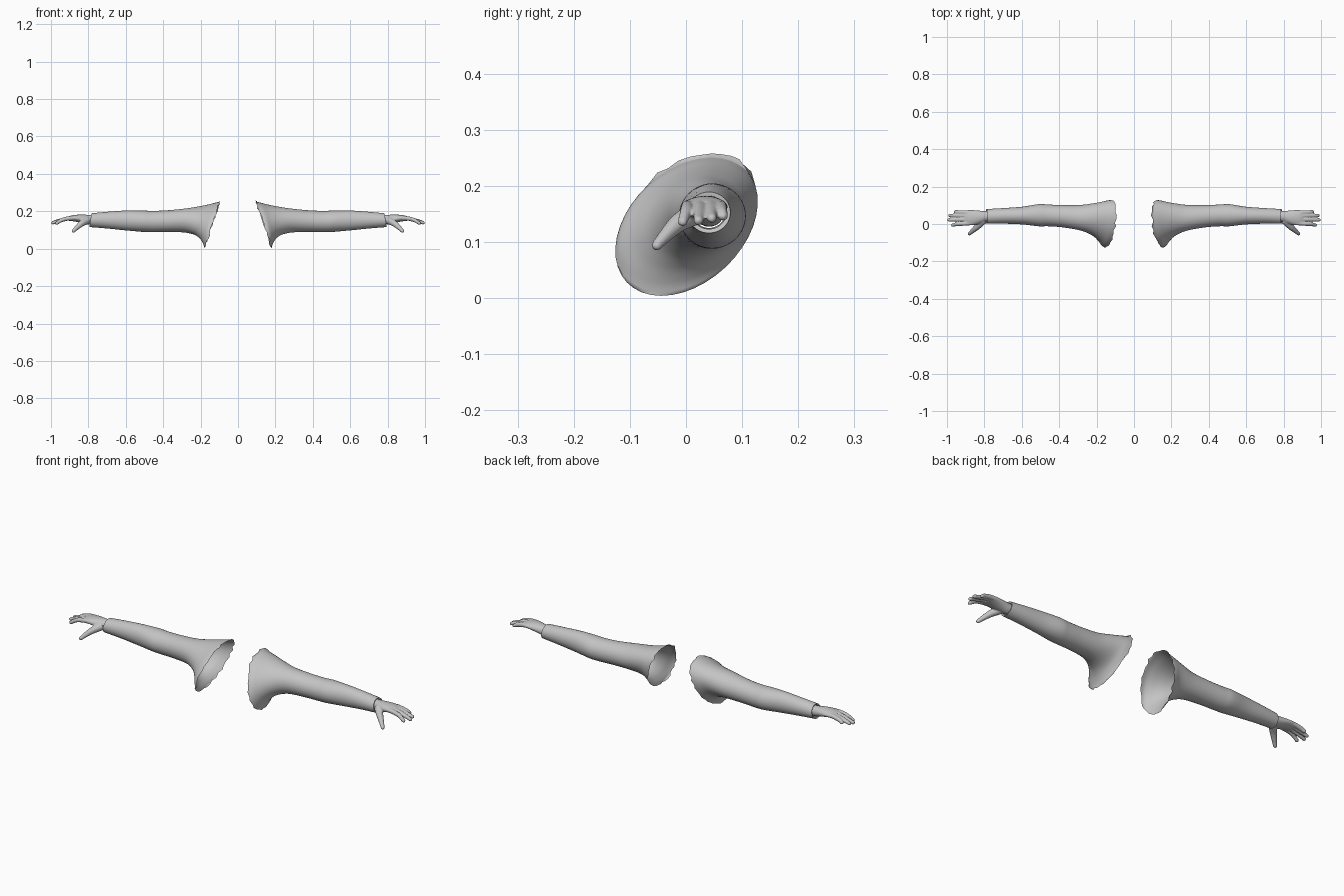
import bpy, bmesh, math, random
from mathutils import Vector

if "Cube" in bpy.data.objects:
    bpy.data.objects.remove(bpy.data.objects["Cube"])

grey = bpy.data.materials.new("light grey")
grey.diffuse_color = (0.55, 0.55, 0.55, 1)
grey.use_nodes = True
grey.node_tree.nodes["Principled BSDF"].inputs["Base Color"].default_value = grey.diffuse_color
SIDES = 40


def finish(bm, name, angle=50):
    bmesh.ops.recalc_face_normals(bm, faces=bm.faces)
    me = bpy.data.meshes.new(name)
    bm.to_mesh(me)
    bm.free()
    me.materials.append(grey)
    ob = bpy.data.objects.new(name, me)
    bpy.context.collection.objects.link(ob)
    bpy.ops.object.select_all(action='DESELECT')
    ob.select_set(True)
    bpy.context.view_layer.objects.active = ob
    bpy.ops.object.shade_smooth_by_angle(angle=math.radians(angle))
    return ob


def skin_rings(bm, rings, caps=False):
    vs = [[bm.verts.new(p) for p in r] for r in rings]
    n = len(vs[0])
    for a, b in zip(vs, vs[1:]):
        for i in range(n):
            bm.faces.new((a[i], a[(i + 1) % n], b[(i + 1) % n], b[i]))
    if caps:
        bm.faces.new(vs[0][::-1])
        bm.faces.new(vs[-1])


def spline(rows, steps):
    """Smooth Catmull-Rom interpolation of parameter rows."""
    out = []
    for i in range(len(rows) - 1):
        p0, p1 = rows[max(i - 1, 0)], rows[i]
        p2, p3 = rows[i + 1], rows[min(i + 2, len(rows) - 1)]
        for s in range(steps):
            t = s / steps
            out.append([0.5 * (2 * b + (c - a) * t + (2 * a - 5 * b + 4 * c - d) * t * t
                               + (3 * b - a - 3 * c + d) * t ** 3)
                        for a, b, c, d in zip(p0, p1, p2, p3)])
    return out + [list(rows[-1])]


# Sleeve stations: x top, z top, x bottom, z bottom, y front, y back, lean
SLEEVE = [
    (.097, .252, .180, .004, -.126, .128, .045),
    (.125, .245, .187, .027, -.118, .125, .040),
    (.160, .236, .205, .055, -.090, .118, .030),
    (.210, .226, .235, .075, -.060, .110, .015),
    (.280, .215, .290, .087, -.035, .102, 0),
    (.380, .205, .380, .089, -.018, .101, 0),
    (.460, .202, .460, .088, -.012, .104, 0),
    (.510, .204, .510, .090, -.012, .106, 0),
    (.600, .204, .600, .098, -.002, .092, 0),
    (.700, .197, .700, .108, .002, .085, 0),
    (.775, .190, .785, .115, .002, .080, 0),
    (.783, .189, .793, .116, .003, .079, 0),
    (.781, .182, .790, .123, .010, .072, 0),   # cuff turned inward
    (.760, .180, .765, .125, .012, .070, 0),
]


def sleeve(side, name):
    rng = random.Random(3 if side > 0 else 8)
    rings = []
    for k, (xt, zt, xb, zb, y0, y1, lean) in enumerate(spline(SLEEVE[:12], 5) + list(SLEEVE[12:])):
        zc, rz = (zt + zb) / 2, (zt - zb) / 2
        yc, ry = (y0 + y1) / 2, math.sqrt(max(((y1 - y0) / 2) ** 2 - lean ** 2, 1e-6))
        ring = []
        for i in range(SIDES):
            a = 2 * math.pi * i / SIDES
            c, s = math.cos(a), math.sin(a)
            x = (xt + xb) / 2 + (xt - xb) / 2 * s
            z = zc + rz * s
            if k == 0:                      # ragged torn shoulder edge
                x += rng.uniform(-.008, .005)
                z += rng.uniform(0, .009) if s > .7 else 0
            ring.append((side * x, yc + ry * c + lean * s, z))
        rings.append(ring)
    bm = bmesh.new()
    skin_rings(bm, rings)
    finish(bm, name)


def digit(bm, side, pts, radii):
    """Tapered finger with a rounded tip along a path."""
    pts = [Vector(p) for p in pts]
    rows = spline([(*p, r) for p, r in zip(pts, radii)], 4)
    end = (pts[-1] - pts[-2]).normalized()
    tip = pts[-1]
    r = radii[-1]
    for a in (30, 60, 80):
        a = math.radians(a)
        rows.append([*(tip + end * r * math.sin(a)), r * math.cos(a)])
    rings = []
    for i, row in enumerate(rows):
        d = Vector(rows[min(i + 1, len(rows) - 1)][:3]) - Vector(rows[max(i - 1, 0)][:3])
        q = d.to_track_quat('X', 'Z')
        ring = []
        for j in range(14):
            a = 2 * math.pi * j / 14
            p = Vector(row[:3]) + q @ Vector((0, math.cos(a), math.sin(a))) * row[3]
            ring.append((side * p.x, p.y, p.z))
        rings.append(ring)
    skin_rings(bm, rings, True)


# Palm stations: x, y centre, z centre, half width, half thickness
PALM = [
    (.755, .041, .153, .027, .026),
    (.790, .041, .154, .028, .026),
    (.820, .037, .158, .034, .024),
    (.855, .034, .162, .040, .020),
    (.885, .034, .163, .040, .016),
    (.905, .034, .161, .037, .012),
]
# Fingers: base y, tip x, tip y, tip z
FINGERS = [(.006, .970, -.006, .136), (.025, .990, .022, .138),
           (.044, .985, .046, .142), (.060, .955, .066, .146)]


def hand(side, name):
    bm = bmesh.new()
    rings = [[(side * x, yc + w * math.cos(2 * math.pi * i / 24),
               zc + h * math.sin(2 * math.pi * i / 24)) for i in range(24)]
             for x, yc, zc, w, h in spline(PALM, 4)]
    skin_rings(bm, rings, True)
    for yb, xt, yt, zt in FINGERS:
        digit(bm, side, [(.865, yb, .164), (.905, yb * .7 + yt * .3, .162),
                         (.94, (yb + yt) / 2, .154), (xt, yt, zt)],
              [.012, .0115, .0108, .0088])
    digit(bm, side, [(.805, .02, .152), (.835, -.012, .135), (.862, -.036, .112),
                     (.880, -.052, .094)], [.021, .017, .0125, .0095])
    ob = finish(bm, name)
    # Blend palm and digits into one soft skin
    rm = ob.modifiers.new("blend", 'REMESH')
    rm.mode = 'VOXEL'
    rm.voxel_size = .0032
    rm.use_smooth_shade = True
    sm = ob.modifiers.new("soften", 'SMOOTH')
    sm.factor = .5
    sm.iterations = 4


for side, label in ((1, "right"), (-1, "left")):
    sleeve(side, label + "_sleeve")
    hand(side, label + "_hand")
